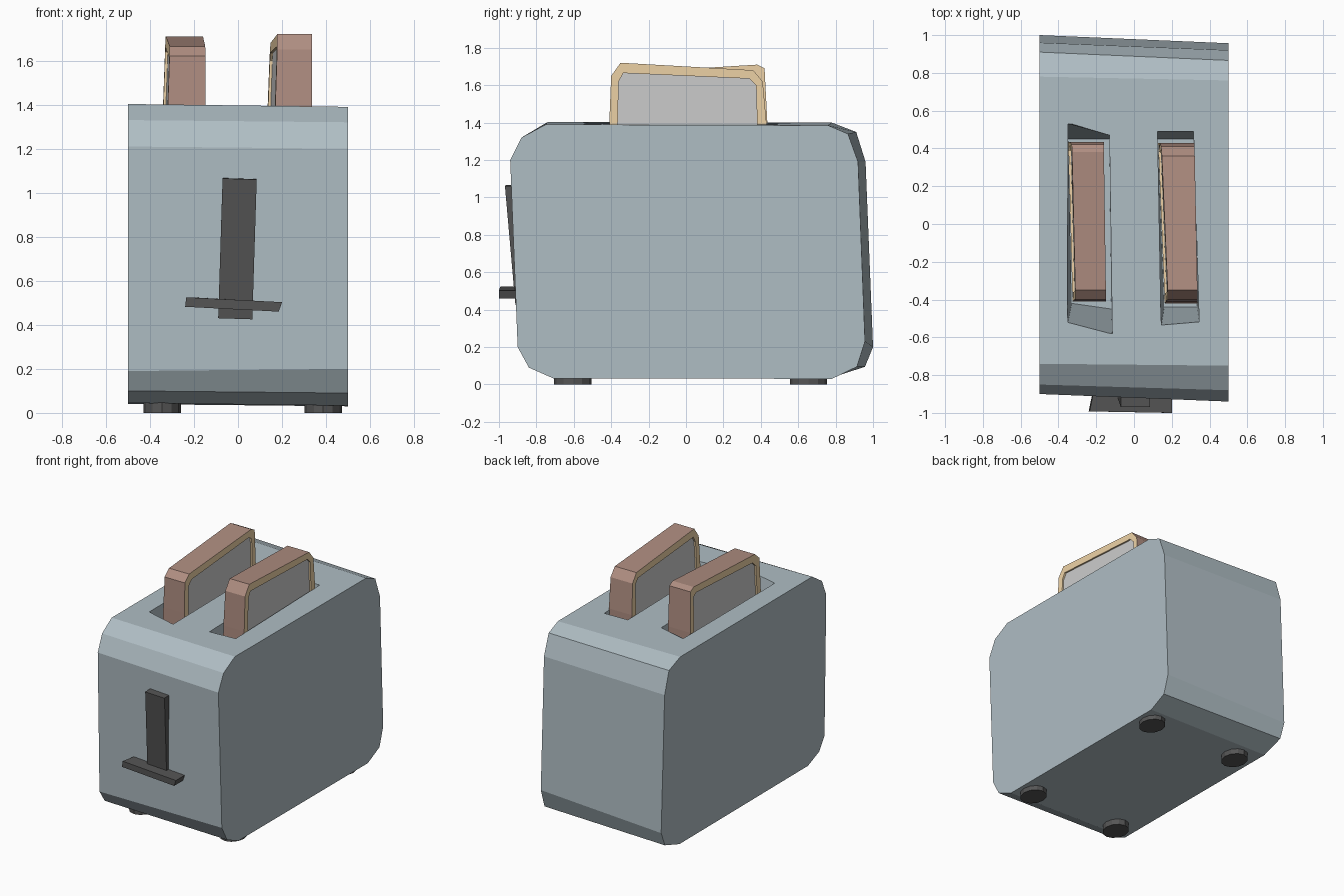
import bpy, math
from mathutils import Vector

if "Cube" in bpy.data.objects:
    bpy.data.objects.remove(bpy.data.objects["Cube"])


def material(name, rgb):
    m = bpy.data.materials.new(name)
    m.diffuse_color = (*rgb, 1)
    m.use_nodes = True
    m.node_tree.nodes["Principled BSDF"].inputs["Base Color"].default_value = m.diffuse_color
    return m


STEEL = material("steel_blue", (0.43, 0.51, 0.55))
DARK = material("dark_plastic", (0.09, 0.09, 0.09))
CRUST = material("crust_brown", (0.43, 0.27, 0.22))
RIM = material("crust_tan", (0.85, 0.64, 0.38))


def mesh_object(name, verts, faces, mats=()):
    me = bpy.data.meshes.new(name)
    me.from_pydata([tuple(v) for v in verts], [], faces)
    for m in mats:
        me.materials.append(m)
    ob = bpy.data.objects.new(name, me)
    bpy.context.collection.objects.link(ob)
    return ob


def fix_normals(ob):
    import bmesh
    bm = bmesh.new()
    bm.from_mesh(ob.data)
    bmesh.ops.recalc_face_normals(bm, faces=bm.faces)
    bm.to_mesh(ob.data)
    bm.free()


def bridge(name, loop_a, loop_b, mats=()):
    """Closed solid between two matching loops."""
    n = len(loop_a)
    faces = [(i, (i + 1) % n, n + (i + 1) % n, n + i) for i in range(n)]
    faces += [tuple(range(n)), tuple(range(n, 2 * n))]
    ob = mesh_object(name, list(loop_a) + list(loop_b), faces, mats)
    fix_normals(ob)
    return ob


# Body: two slightly different rounded side profiles joined across x
right = [(-0.94, 1.2), (-0.88, 1.32), (-0.75, 1.39), (0.76, 1.385),
         (0.866, 1.34), (0.92, 1.19), (0.957, 0.23), (0.914, 0.095),
         (0.78, 0.03), (-0.71, 0.033), (-0.84, 0.09), (-0.90, 0.20)]
left = [(-0.90, 1.21), (-0.85, 1.33), (-0.74, 1.403), (0.78, 1.40),
        (0.91, 1.35), (0.96, 1.19), (1.0, 0.2), (0.957, 0.095),
        (0.79, 0.04), (-0.69, 0.045), (-0.82, 0.1), (-0.88, 0.19)]
body = bridge("body", [(0.5, y, z) for y, z in right],
              [(-0.5, y, z) for y, z in left], [STEEL])

# Bread slots: tapered cutters, rim corners then floor corners
FLOOR = 0.75
slots = [
    ([(-0.35, 0.53), (-0.13, 0.47), (-0.115, -0.58), (-0.35, -0.52)],
     [(-0.35, 0.45), (-0.13, 0.45), (-0.12, -0.45), (-0.33, -0.42)]),
    ([(0.125, 0.49), (0.315, 0.49), (0.345, -0.52), (0.145, -0.535)],
     [(0.125, 0.45), (0.315, 0.45), (0.335, -0.44), (0.16, -0.44)])]
for top, low in slots:
    # extend the taper slightly above the top face
    over = [Vector((*t, 1.395)) + (Vector((*t, 1.395)) - Vector((*b, FLOOR))) * 0.1
            for t, b in zip(top, low)]
    cutter = bridge("slot_cutter", over, [(*b, FLOOR) for b in low], [STEEL])
    cutter.hide_render = True
    mod = body.modifiers.new("slot", 'BOOLEAN')
    mod.object = cutter
    mod.operation = 'DIFFERENCE'
    mod.solver = 'EXACT'
    bpy.context.view_layer.objects.active = body
    bpy.ops.object.modifier_apply(modifier=mod.name)
    bpy.data.objects.remove(cutter, do_unlink=True)


# Toast slices: crust ring around a thinner bread slab
def toast(side, outer, inner, front, back):
    y0, y1 = -0.41, 0.44

    def place(p, s, inset=0.0):
        t = (p[0] - y0) / (y1 - y0)
        lo = front[0] + (back[0] - front[0]) * t
        hi = front[1] + (back[1] - front[1]) * t
        lean = -0.015 * (1.7 - p[1]) / 0.3 if p[1] > 1.2 else -0.025
        x = lo + lean * 0.7 + inset if s < 0 else hi - inset
        return (x, p[0], p[1])

    n = len(outer)
    verts = [place(p, s) for s in (-1, 1) for loop in (outer, inner) for p in loop]
    faces, kinds = [], []
    for i in range(n):
        j = (i + 1) % n
        for a, b, kind in ((0, n, 1), (2 * n, 3 * n, 1), (0, 2 * n, 0), (n, 3 * n, 1)):
            faces.append((a + i, a + j, b + j, b + i))
            kinds.append(kind)
    crust = mesh_object(side + "_toast_crust", verts, faces, [CRUST, RIM])
    for poly, kind in zip(crust.data.polygons, kinds):
        poly.material_index = kind
    fix_normals(crust)
    bridge(side + "_toast_bread", [place(p, -1, 0.012) for p in inner],
           [place(p, 1, 0.012) for p in inner])


toast("right",
      [(-0.42, 0.8), (-0.41, 1.4), (-0.40, 1.65), (-0.35, 1.72), (0.36, 1.68), (0.41, 1.62), (0.43, 1.4), (0.43, 0.8)],
      [(-0.37, 0.85), (-0.365, 1.4), (-0.36, 1.62), (-0.335, 1.665), (0.34, 1.635), (0.375, 1.6), (0.38, 1.4), (0.385, 0.85)],
      (0.18, 0.337), (0.145, 0.32))
toast("left",
      [(-0.41, 0.8), (-0.405, 1.4), (-0.40, 1.62), (-0.35, 1.665), (0.38, 1.71), (0.42, 1.69), (0.435, 1.4), (0.435, 0.8)],
      [(-0.36, 0.85), (-0.36, 1.4), (-0.355, 1.58), (-0.32, 1.615), (0.35, 1.66), (0.385, 1.64), (0.39, 1.4), (0.39, 0.85)],
      (-0.308, -0.148), (-0.33, -0.16))

# Lever track and handle on the front
bridge("lever_track",
       [(-0.07, -0.968, 1.065), (0.085, -0.968, 1.06), (0.065, -0.912, 0.425), (-0.09, -0.912, 0.43)],
       [(-0.07, -0.87, 1.068), (0.085, -0.87, 1.063), (0.065, -0.85, 0.425), (-0.09, -0.85, 0.43)], [DARK])
bridge("lever_handle",
       [(-0.24, -0.992, 0.482), (-0.235, -0.992, 0.525), (0.2, -1.0, 0.503), (0.185, -1.0, 0.46)],
       [(-0.215, -0.87, 0.482), (-0.21, -0.87, 0.525), (0.2, -0.87, 0.503), (0.185, -0.87, 0.46)], [DARK])

# Four squat feet
for fx, fname in ((-0.345, "left"), (0.387, "right")):
    for fy, ename in ((-0.605, "front"), (0.655, "back")):
        bpy.ops.mesh.primitive_cylinder_add(vertices=12, radius=1, depth=0.06, location=(fx, fy, 0.03))
        foot = bpy.context.object
        foot.name = f"{ename}_{fname}_foot"
        foot.scale = (0.085, 0.1, 1)
        foot.data.materials.append(DARK)
